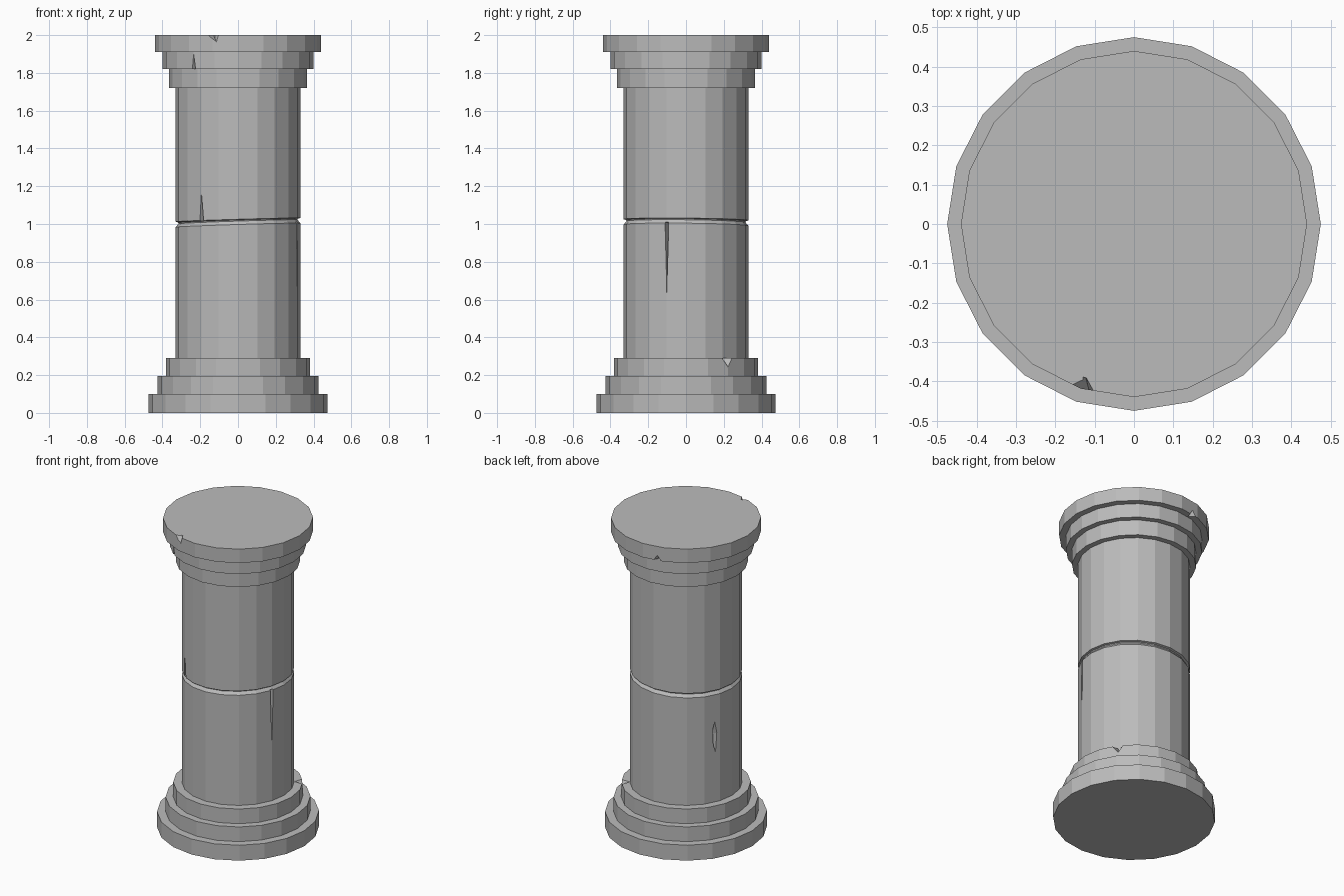
import bpy, bmesh
from math import cos, sin, radians, tau

SIDES = 20
cube = bpy.data.objects.get("Cube")
if cube:
    bpy.data.objects.remove(cube, do_unlink=True)

stone = bpy.data.materials.new("grey_stone")
stone.use_nodes = True
colour = (0.5, 0.5, 0.5, 1)
stone.diffuse_color = colour
stone.node_tree.nodes["Principled BSDF"].inputs["Base Color"].default_value = colour


def make_object(name, bm):
    bmesh.ops.recalc_face_normals(bm, faces=bm.faces)
    mesh = bpy.data.meshes.new(name)
    bm.to_mesh(mesh)
    bm.free()
    mesh.materials.append(stone)
    obj = bpy.data.objects.new(name, mesh)
    bpy.context.collection.objects.link(obj)
    return obj


def skin(bm, rings):
    """Bridge closed loops of vertices and cap both ends."""
    loops = [[bm.verts.new(p) for p in ring] for ring in rings]
    for a, b in zip(loops, loops[1:]):
        for i in range(len(a)):
            j = (i + 1) % len(a)
            bm.faces.new((a[i], a[j], b[j], b[i]))
    bm.faces.new(loops[0])
    bm.faces.new(loops[-1])


# Column profile: radius, height, and how far the ring tilts
def tier(radius, low, high):
    return [(radius, low, 0), (radius, high, 0)]


profile = (
    tier(0.475, 0, 0.1) + tier(0.425, 0.1, 0.195) + tier(0.38, 0.195, 0.29)
    + [(0.33, 0.29, 0), (0.33, 0.994, 0.011), (0.315, 1.012, 0.011),
       (0.317, 1.018, 0.011), (0.33, 1.022, 0.01), (0.33, 1.72, 0)]
    + tier(0.365, 1.72, 1.82) + tier(0.4, 1.82, 1.91) + tier(0.44, 1.91, 2)
)


def ring(radius, z, tilt):
    angles = [tau * i / SIDES for i in range(SIDES)]
    return [(radius * cos(a), radius * sin(a), z + tilt * cos(a + radians(18)))
            for a in angles]


bm = bmesh.new()
skin(bm, [ring(*p) for p in profile])
column = make_object("column", bm)

# Cracks and chips: tapering wedges cut into the stone
cuts = bmesh.new()


def wedge(azimuth, radius, depth, root, outline):
    """Outline of (sideways, height) points, shrinking inwards to root height."""
    a = radians(azimuth)

    def place(r, t, z):
        return (r * cos(a) - t * sin(a), r * sin(a) + t * cos(a), z)

    outer = [place(radius + 0.01, t, z) for t, z in outline]
    inner = [place(radius - depth, t * 0.15, root + (z - root) * 0.4)
             for t, z in outline]
    skin(cuts, [outer, inner])


# Shaft cracks
wedge(234, 0.33, 0.035, 1.02, [(-0.014, 1.012), (0.016, 1.012), (0.0, 1.2)])
wedge(-18, 0.33, 0.035, 1.0, [(-0.013, 1.012), (0.013, 1.012), (0.0, 0.58)])
wedge(156, 0.33, 0.04, 0.7,
      [(0.0, 0.83), (-0.018, 0.77), (-0.012, 0.66), (0.008, 0.59), (0.018, 0.74)])
# Base chip
wedge(35, 0.38, 0.045, 0.3, [(-0.05, 0.3), (0.05, 0.3), (0.005, 0.235)])
# Capital chips
wedge(234, 0.4, 0.03, 1.81, [(-0.014, 1.81), (0.016, 1.81), (0.0, 1.92)])
wedge(252, 0.44, 0.03, 2.01, [(-0.05, 2.01), (0.05, 2.01), (0.03, 1.95)])
wedge(102, 0.44, 0.035, 1.9, [(-0.04, 1.9), (0.04, 1.9), (0.0, 1.955)])

cutter = make_object("chip_cutter", cuts)
cutter.hide_render = True

cut = column.modifiers.new("chips", 'BOOLEAN')
cut.operation = 'DIFFERENCE'
cut.solver = 'EXACT'
cut.object = cutter
bpy.context.view_layer.objects.active = column
bpy.ops.object.modifier_apply(modifier=cut.name)
bpy.data.objects.remove(cutter, do_unlink=True)
